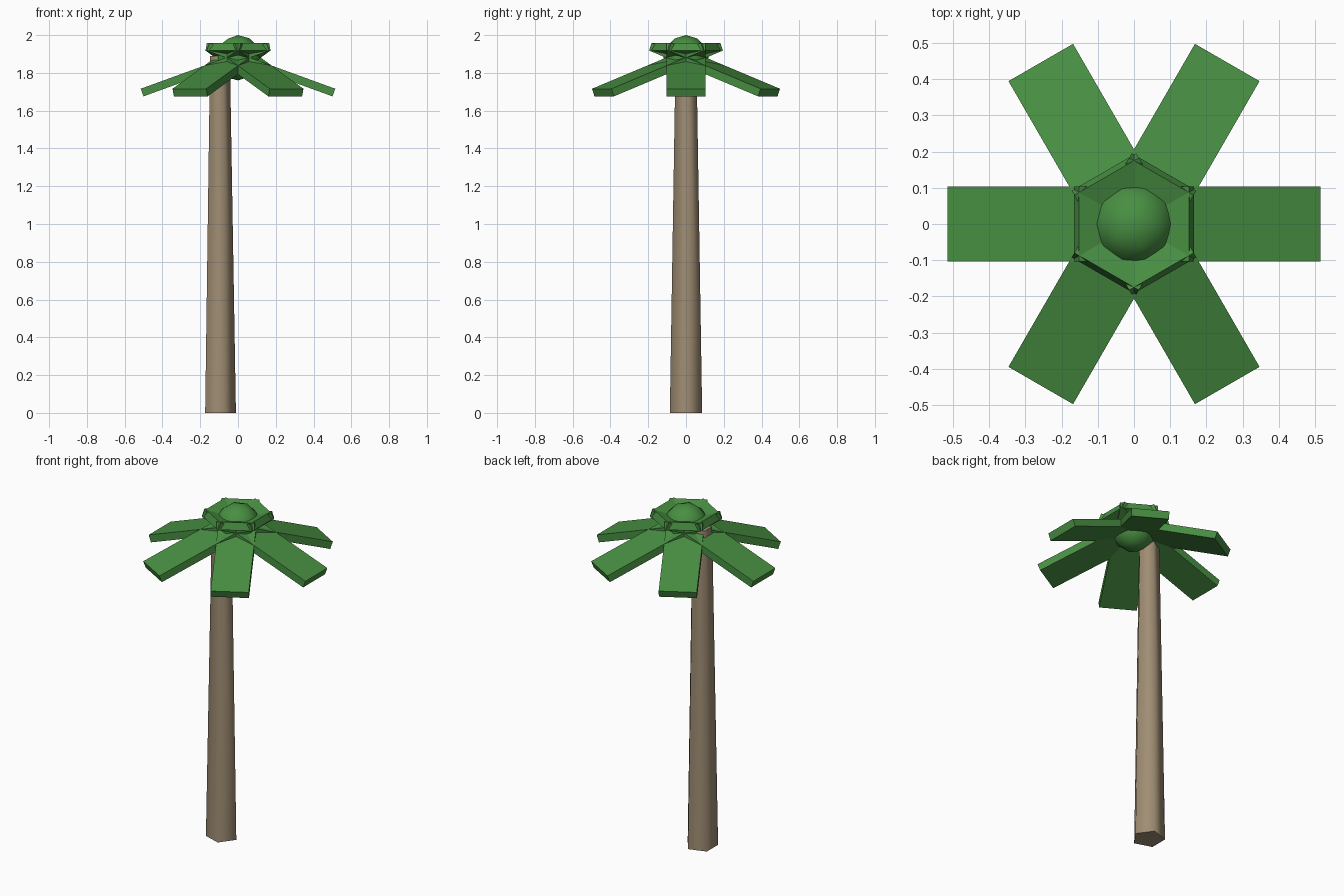
import bpy, bmesh, math
from mathutils import Matrix, Vector

if "Cube" in bpy.data.objects:
    bpy.data.objects.remove(bpy.data.objects["Cube"])


def make_material(name, colour):
    mat = bpy.data.materials.new(name)
    mat.diffuse_color = (*colour, 1.0)
    mat.use_nodes = True
    mat.node_tree.nodes["Principled BSDF"].inputs["Base Color"].default_value = mat.diffuse_color
    return mat


LEAF = make_material("leaf green", (0.065, 0.275, 0.054))
BARK = make_material("bark brown", (0.352, 0.270, 0.174))


def add_object(name, bm, mat):
    mesh = bpy.data.meshes.new(name)
    bmesh.ops.recalc_face_normals(bm, faces=bm.faces)
    bm.to_mesh(mesh)
    bm.free()
    mesh.materials.append(mat)
    obj = bpy.data.objects.new(name, mesh)
    bpy.context.collection.objects.link(obj)
    return obj


# Trunk: tapered five-sided column, smooth sides and flat caps
TRUNK_TOP = 1.89
bm = bmesh.new()
bmesh.ops.create_cone(bm, cap_ends=True, segments=5, radius1=0.09, radius2=0.058,
                      depth=TRUNK_TOP)
# turn so that one corner points to +x
corner = bm.verts[:][0].co
turn = Matrix.Rotation(-math.atan2(corner.y, corner.x), 4, 'Z')
bmesh.ops.transform(bm, matrix=Matrix.Translation((-0.101, 0, TRUNK_TOP / 2)) @ turn,
                    verts=bm.verts)
for face in bm.faces:
    face.smooth = len(face.verts) == 4
for edge in bm.edges:
    edge.smooth = all(f.smooth for f in edge.link_faces)
add_object("trunk", bm, BARK)

# Crown: rounded heart of the tree
bm = bmesh.new()
bmesh.ops.create_icosphere(bm, subdivisions=2, radius=0.12,
                           matrix=Matrix.Translation((0, 0, 1.88)))
for face in bm.faces:
    face.smooth = True
add_object("crown", bm, LEAF)

# Fronds: six drooping slabs that cross at the centre
DROOP = math.radians(20)
LENGTH, WIDTH, THICK = 0.709, 0.206, 0.043
outer_top = Vector((0.515, 0, 1.716))
along = Vector((math.cos(DROOP), 0, -math.sin(DROOP)))
up = Vector((math.sin(DROOP), 0, math.cos(DROOP)))
centre = outer_top - along * LENGTH / 2 - up * THICK / 2
for i in range(6):
    bm = bmesh.new()
    place = (Matrix.Rotation(math.radians(60 * i), 4, 'Z') @ Matrix.Translation(centre)
             @ Matrix.Rotation(DROOP, 4, 'Y') @ Matrix.Diagonal((LENGTH, WIDTH, THICK, 1)))
    bmesh.ops.create_cube(bm, size=1, matrix=place)
    add_object(f"frond_{i + 1}", bm, LEAF)
